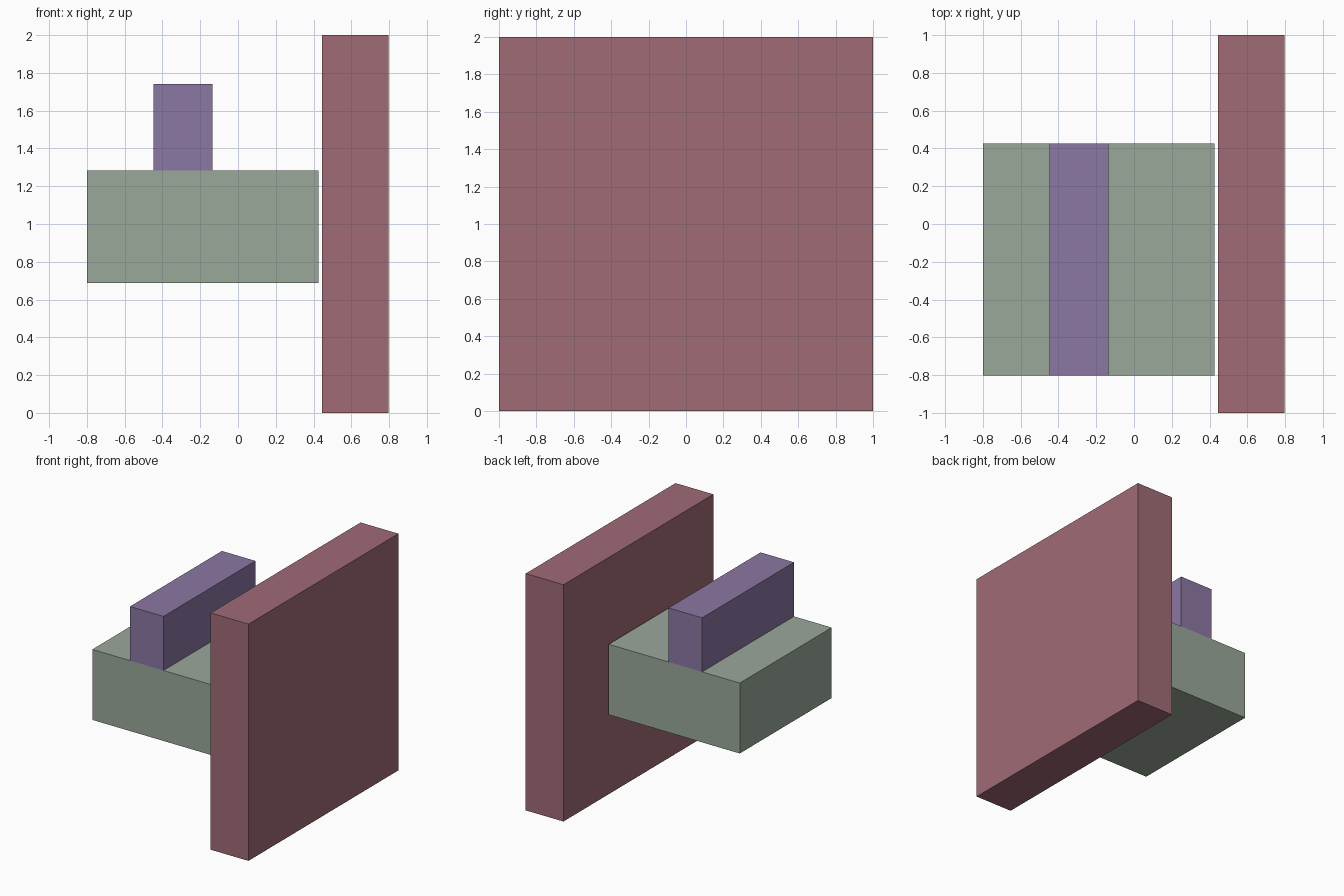
import bpy
from mathutils import Vector

if "Cube" in bpy.data.objects:
    bpy.data.objects.remove(bpy.data.objects["Cube"])


def box(name, low, high, color):
    """Add a box spanning two opposite corners, with a flat colour."""
    low, high = Vector(low), Vector(high)
    bpy.ops.mesh.primitive_cube_add(size=1, location=(low + high) / 2)
    obj = bpy.context.object
    obj.name = name
    obj.scale = high - low
    bpy.ops.object.transform_apply(location=False, rotation=False, scale=True)
    mat = bpy.data.materials.new(name + "_color")
    mat.diffuse_color = (*color, 1)
    mat.use_nodes = True
    mat.node_tree.nodes["Principled BSDF"].inputs["Base Color"].default_value = mat.diffuse_color
    obj.data.materials.append(mat)
    return obj


FRONT, BACK = -0.802, 0.425   # shared depth of the block and ridge
BLOCK_TOP = 1.283

# Tall upright slab on the right
box("wall_panel", (0.445, -1, 0), (0.798, 1, 2), (0.351, 0.147, 0.181))

# Raised block beside the slab, with a narrow gap
box("block", (-0.80, FRONT, 0.688), (0.425, BACK, BLOCK_TOP), (0.323, 0.392, 0.323))

# Ridge running along the top of the block
box("ridge", (-0.448, FRONT, BLOCK_TOP), (-0.135, BACK, 1.74), (0.258, 0.185, 0.367))
